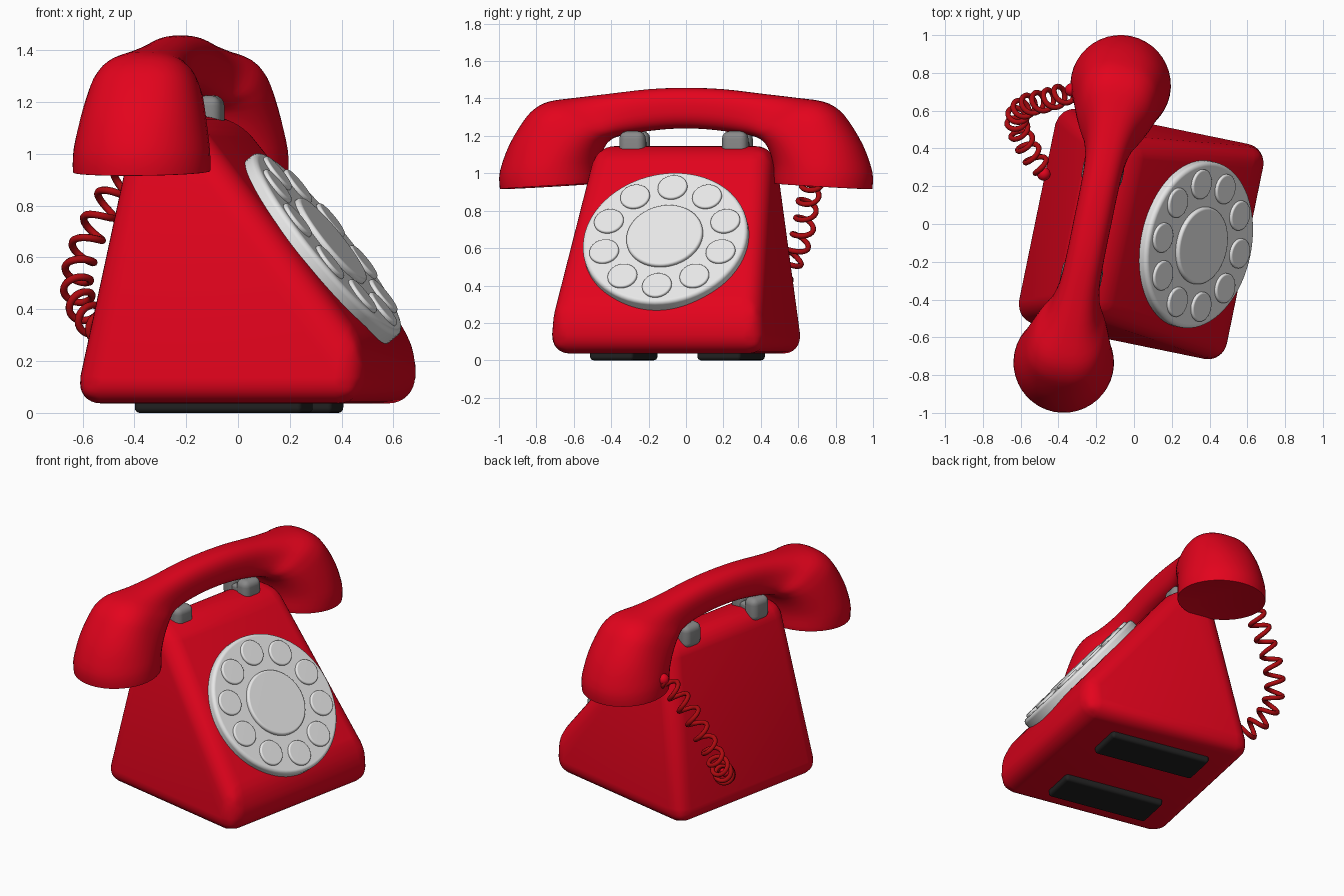
import bpy, bmesh, math
from mathutils import Matrix, Vector

if "Cube" in bpy.data.objects:
    bpy.data.objects.remove(bpy.data.objects["Cube"])

# Local frame: u = phone's facing direction, v = sideways, z = up
TURN = Matrix.Rotation(math.radians(-11.6), 4, 'Z')
PLACE = TURN @ Matrix.Translation((0, -0.044, 0))


def material(name, rgb):
    m = bpy.data.materials.new(name)
    m.diffuse_color = (*rgb, 1)
    m.use_nodes = True
    m.node_tree.nodes["Principled BSDF"].inputs["Base Color"].default_value = m.diffuse_color
    return m


RED = material("bright red", (0.77, 0.001, 0.012))
CORD = material("dark red", (0.42, 0.003, 0.005))
SILVER = material("light grey", (0.8, 0.8, 0.8))
GREY = material("mid grey", (0.25, 0.25, 0.25))
BLACK = material("black", (0.015, 0.015, 0.015))


def finish(name, bm, mat, matrix=PLACE, angle=40, weighted=True):
    bmesh.ops.recalc_face_normals(bm, faces=bm.faces[:])
    bm.transform(matrix)
    me = bpy.data.meshes.new(name)
    bm.to_mesh(me)
    bm.free()
    me.materials.append(mat)
    ob = bpy.data.objects.new(name, me)
    bpy.context.collection.objects.link(ob)
    bpy.ops.object.select_all(action='DESELECT')
    ob.select_set(True)
    bpy.context.view_layer.objects.active = ob
    bpy.ops.object.shade_smooth_by_angle(angle=math.radians(angle))
    if weighted:
        ob.modifiers.new("normals", 'WEIGHTED_NORMAL').keep_sharp = True
    return ob


def bevel(bm, edges, width, segments):
    bmesh.ops.bevel(bm, geom=edges, offset=width, segments=segments, profile=0.5,
                    affect='EDGES', clamp_overlap=True)


def rounded_box(name, centre, size, width, mat):
    bm = bmesh.new()
    bmesh.ops.create_cube(bm, size=1)
    bmesh.ops.scale(bm, vec=size, verts=bm.verts[:])
    bmesh.ops.translate(bm, vec=centre, verts=bm.verts[:])
    bevel(bm, bm.edges[:], width, 4)
    return finish(name, bm, mat)


# Wedge body: side profile extruded sideways, narrower at the top
profile = [(-0.532, 0.037), (0.605, 0.037), (0.612, 0.27), (-0.08, 1.145), (-0.31, 1.145)]
bm = bmesh.new()
rings = []
for side in (-1, 1):
    rings.append([bm.verts.new((u, side * (0.59 - 0.107 * (z - 0.04) / 1.1), z))
                  for u, z in profile])
bm.faces.new(rings[0])
bm.faces.new(rings[1][::-1])
for i in range(5):
    j = (i + 1) % 5
    bm.faces.new((rings[0][i], rings[0][j], rings[1][j], rings[1][i]))
bevel(bm, bm.edges[:], 0.1, 8)
finish("body", bm, RED, weighted=False)

# Feet
for label, s in (("near", -1), ("far", 1)):
    rounded_box(label + "_foot", (0.013, s * 0.293, 0.03), (0.66, 0.24, 0.06), 0.02, BLACK)

# Cradle: two saddles, each with a front and a back prong
for label, s in (("near", -1), ("far", 1)):
    rounded_box(label + "_cradle_saddle", (-0.217, s * 0.28, 1.14), (0.2, 0.12, 0.08), 0.02, GREY)
    for end, u in (("front", -0.158), ("back", -0.276)):
        rounded_box(f"{label}_cradle_{end}_prong", (u, s * 0.28, 1.15),
                    (0.1, 0.14, 0.15), 0.04, GREY)

# Rotary dial on the sloping face
n = Vector((0.784, 0, 0.621))
up = Vector((-0.621, 0, 0.784))
side = up.cross(n)
frame = Matrix((side, up, n)).transposed().to_4x4()
frame.translation = Vector((0.315, 0.004, 0.618))
DIAL = PLACE @ frame


def disc(name, x, y, low, high, radius, width, segments):
    bm = bmesh.new()
    bmesh.ops.create_cone(bm, cap_ends=True, segments=segments, radius1=radius,
                          radius2=radius, depth=high - low)
    bmesh.ops.translate(bm, vec=(x, y, (low + high) / 2), verts=bm.verts[:])
    top = [e for e in bm.edges if all(v.co.z > high - 1e-5 for v in e.verts)]
    bevel(bm, top, width, 4)
    return finish(name, bm, SILVER, DIAL)


disc("dial_plate", 0, 0, -0.01, 0.068, 0.447, 0.022, 72)
disc("dial_hub", 0, 0, 0.05, 0.09, 0.207, 0.014, 56)
for i in range(10):
    a = i * math.tau / 10
    disc(f"finger_button_{i}", 0.334 * math.sin(a), 0.334 * math.cos(a),
         0.05, 0.083, 0.08, 0.01, 32)

# Handset: loft of sections given by outer point, inner point and half width
half = [
    (1.007, 0.915, 0.490, 0.946, 0.262), (1.012, 0.925, 0.485, 0.954, 0.266),
    (1.011, 1.01, 0.483, 1.03, 0.263), (0.960, 1.15, 0.468, 1.10, 0.243),
    (0.88, 1.28, 0.445, 1.15, 0.220), (0.82, 1.345, 0.425, 1.172, 0.203),
    (0.74, 1.385, 0.395, 1.19, 0.180), (0.60, 1.404, 0.34, 1.205, 0.134),
    (0.42, 1.425, 0.25, 1.22, 0.107), (0.20, 1.45, 0.12, 1.235, 0.1),
]
sections = [(1, *h) for h in half] + [(1, 0, 1.457, 0, 1.24, 0.1)] + [(-1, *h) for h in half[::-1]]


def smooth_path(points, steps):
    """Catmull-Rom resampling of a list of vectors."""
    out = []
    for i in range(len(points) - 1):
        p0, p1 = points[max(i - 1, 0)], points[i]
        p2, p3 = points[i + 1], points[min(i + 2, len(points) - 1)]
        for k in range(steps):
            t = k / steps
            out.append(0.5 * (2 * p1 + (p2 - p0) * t + (2 * p0 - 5 * p1 + 4 * p2 - p3) * t * t
                              + (3 * p1 - p0 - 3 * p2 + p3) * t ** 3))
    return out + [points[-1]]


rows = smooth_path([Vector((s * a, b, s * c, d, w)) for s, a, b, c, d, w in sections], 3)
bm = bmesh.new()
rings = []
N = 40
for v1, z1, v2, z2, w in rows:
    p = 2.0 + 0.5 * min(1, max(0, (0.26 - w) / 0.05))   # squarer towards the grip
    ring = []
    for k in range(N):
        a = k * math.tau / N
        c = math.copysign(abs(math.cos(a)) ** (2 / p), math.cos(a))
        s = math.copysign(abs(math.sin(a)) ** (2 / p), math.sin(a))
        ring.append(bm.verts.new((-0.217 + w * s, (v1 + v2) / 2 + c * (v1 - v2) / 2,
                                  (z1 + z2) / 2 + c * (z1 - z2) / 2)))
    rings.append(ring)
for r0, r1 in zip(rings, rings[1:]):
    for k in range(N):
        j = (k + 1) % N
        bm.faces.new((r0[k], r0[j], r1[j], r1[k]))
bm.faces.new(rings[0])
bm.faces.new(rings[-1])
finish("handset", bm, RED, weighted=False)

# Coiled cord from the far cup to the back of the body (world coordinates)
knots = [Vector(k) for k in (
    (-0.33, 0.71, 1.04), (-0.4, 0.675, 0.95), (-0.485, 0.65, 0.84), (-0.56, 0.63, 0.71),
    (-0.61, 0.59, 0.58), (-0.62, 0.53, 0.47), (-0.585, 0.44, 0.38), (-0.53, 0.35, 0.325),
    (-0.478, 0.265, 0.3))]
path = smooth_path(knots, 40)
curve = bpy.data.curves.new("cord", 'CURVE')
curve.dimensions = '3D'
curve.bevel_depth = 0.0145
curve.bevel_resolution = 2
curve.use_fill_caps = True
spline = curve.splines.new('POLY')
spline.points.add(len(path) - 1)
normal = Vector((0, 0, 1))
last = len(path) - 1
for i, p in enumerate(path):
    tangent = (path[min(i + 1, last)] - path[max(i - 1, 0)]).normalized()
    normal = (normal - tangent * normal.dot(tangent)).normalized()
    binormal = tangent.cross(normal)
    a = 11.5 * math.tau * i / last
    r = 0.052 * min(1, i / 20, (last - i) / 20)
    q = p + (normal * math.cos(a) + binormal * math.sin(a)) * r
    spline.points[i].co = (*q, 1)
curve.materials.append(CORD)
bpy.context.collection.objects.link(bpy.data.objects.new("cord", curve))

# Round plugs at both cord ends
for name, pos in (("handset_plug", knots[0]), ("body_plug", knots[-1])):
    bm = bmesh.new()
    bmesh.ops.create_uvsphere(bm, u_segments=20, v_segments=12, radius=0.036)
    finish(name, bm, RED, Matrix.Translation(pos), weighted=False)
